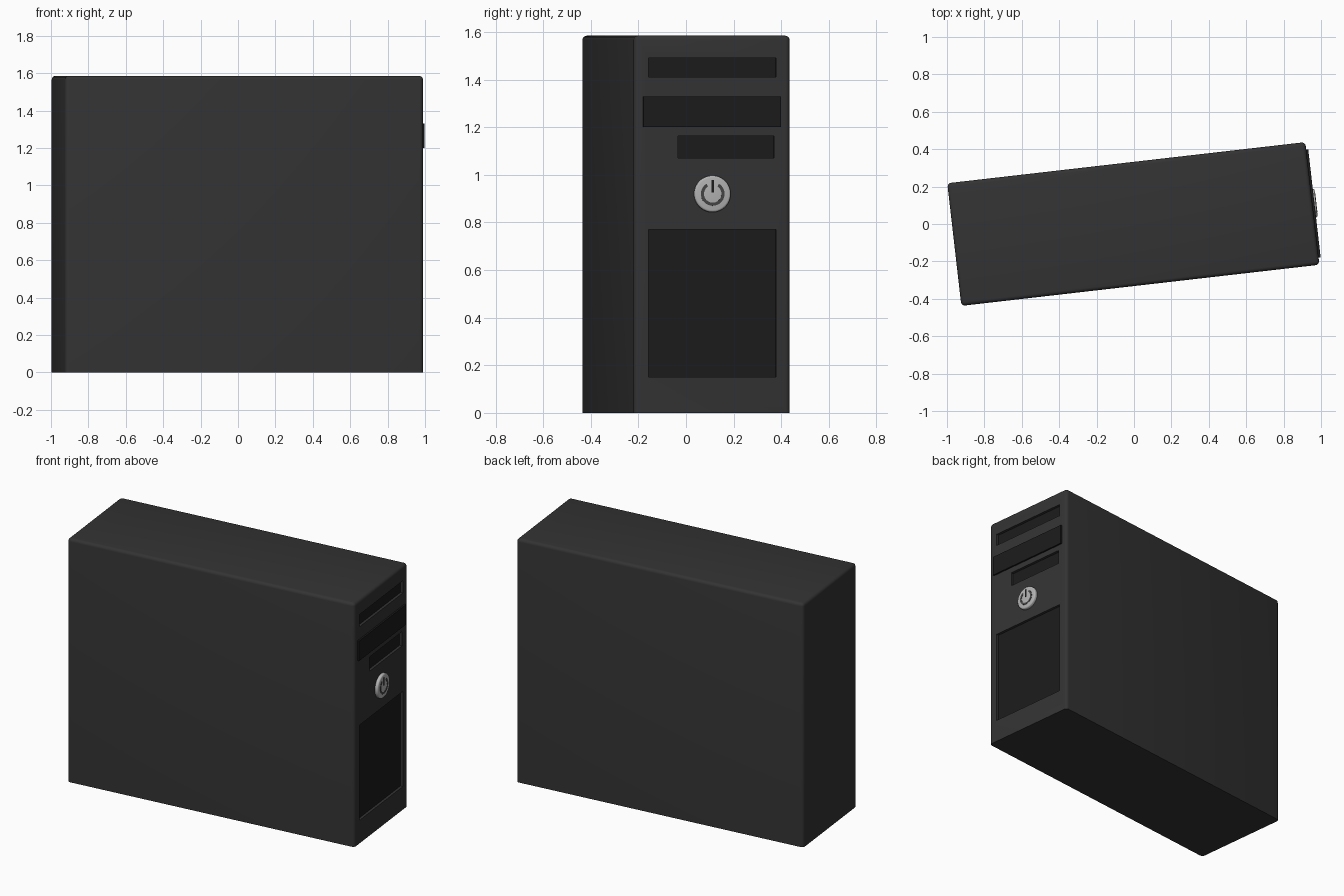
import bpy, bmesh
from math import radians, sin, cos, pi
from mathutils import Matrix, Vector

if "Cube" in bpy.data.objects:
    bpy.data.objects.remove(bpy.data.objects["Cube"])

L, W, H = 1.927, 0.66, 1.585          # case length, width, height
FRONT = L / 2                         # local x of the panelled face
PLACE = Matrix.Translation((-0.0035, 0, 0)) @ Matrix.Rotation(radians(6.55), 4, 'Z')


def material(name, value):
    m = bpy.data.materials.new(name)
    m.diffuse_color = (value, value, value, 1)
    m.use_nodes = True
    m.node_tree.nodes["Principled BSDF"].inputs["Base Color"].default_value = m.diffuse_color
    return m


CASE = material("case_grey", 0.033)
DARK = material("panel_dark", 0.011)
METAL = material("button_metal", 0.45)
ICON = material("icon_grey", 0.06)


def finish(name, bm, mat, smooth=True):
    bmesh.ops.recalc_face_normals(bm, faces=bm.faces)
    me = bpy.data.meshes.new(name)
    bm.to_mesh(me)
    bm.free()
    ob = bpy.data.objects.new(name, me)
    bpy.context.collection.objects.link(ob)
    me.materials.append(mat)
    ob.matrix_world = PLACE
    if smooth:
        bpy.ops.object.select_all(action='DESELECT')
        ob.select_set(True)
        bpy.context.view_layer.objects.active = ob
        bpy.ops.object.shade_smooth_by_angle(angle=radians(35))
    return ob


def box_bm(x0, x1, y0, y1, z0, z1):
    bm = bmesh.new()
    bmesh.ops.create_cube(bm, size=1)
    for v in bm.verts:
        v.co = Vector(((x0 + x1) / 2 + v.co.x * (x1 - x0),
                       (y0 + y1) / 2 + v.co.y * (y1 - y0),
                       (z0 + z1) / 2 + v.co.z * (z1 - z0)))
    return bm


def box(name, mat, *dims):
    return finish(name, box_bm(*dims), mat, False)


# Case: rounded top and vertical edges, small rounding underneath
bm = box_bm(-L / 2, L / 2, -W / 2, W / 2, 0, H)
bmesh.ops.bevel(bm, geom=[e for e in bm.edges if max(v.co.z for v in e.verts) > 0.1],
                offset=0.02, segments=4, profile=0.5, affect='EDGES')
case = finish("case", bm, CASE)

# Recessed bays on the front face: name, y range, z range
BAYS = [("top_bay", -0.27, 0.27, 1.41, 1.49),
        ("card_bay", -0.145, 0.262, 1.07, 1.163),
        ("lower_vent", -0.27, 0.27, 0.15, 0.77)]
DEPTH = 0.02
for name, y0, y1, z0, z1 in BAYS:
    cutter = box(name + "_cutter", DARK, FRONT - DEPTH, FRONT + 0.05, y0, y1, z0, z1)
    cutter.hide_render = True
    cutter.hide_viewport = True
    mod = case.modifiers.new(name, 'BOOLEAN')
    mod.operation = 'DIFFERENCE'
    mod.solver = 'EXACT'
    mod.object = cutter
    box(name + "_panel", DARK, FRONT - DEPTH - 0.005, FRONT - DEPTH + 0.003, y0, y1, z0, z1)

# Disc drive, standing slightly proud of the face
box("disc_drive", DARK, FRONT - 0.01, FRONT + 0.011, -0.292, 0.29, 1.2, 1.33)

# Power button: round disc with a chamfered rim
BZ = 0.92
bm = bmesh.new()
bmesh.ops.create_cone(bm, cap_ends=True, segments=48, radius1=0.077, radius2=0.077, depth=0.03,
                      matrix=Matrix.Translation((FRONT + 0.005, 0, BZ)) @ Matrix.Rotation(pi / 2, 4, 'Y'))
rim = [e for e in bm.edges if all(v.co.x > FRONT for v in e.verts)]
bmesh.ops.bevel(bm, geom=rim, offset=0.009, segments=3, profile=0.5, affect='EDGES')
finish("power_button", bm, METAL)

# Power symbol: open ring and upright bar
bm = bmesh.new()
N, GAP = 32, radians(32)
prev = None
for i in range(N + 1):
    a = GAP + (2 * pi - 2 * GAP) * i / N
    ring = [bm.verts.new((x, r * sin(a), BZ + r * cos(a)))
            for x, r in ((FRONT + 0.018, 0.037), (FRONT + 0.0215, 0.037),
                         (FRONT + 0.0215, 0.05), (FRONT + 0.018, 0.05))]
    if prev:
        for k in range(4):
            bm.faces.new((prev[k], prev[k - 1], ring[k - 1], ring[k]))
    if i in (0, N):
        bm.faces.new(ring)
    prev = ring
finish("power_ring", bm, ICON)
box("power_bar", DARK, FRONT + 0.018, FRONT + 0.0215, -0.005, 0.005, BZ + 0.005, BZ + 0.058)
